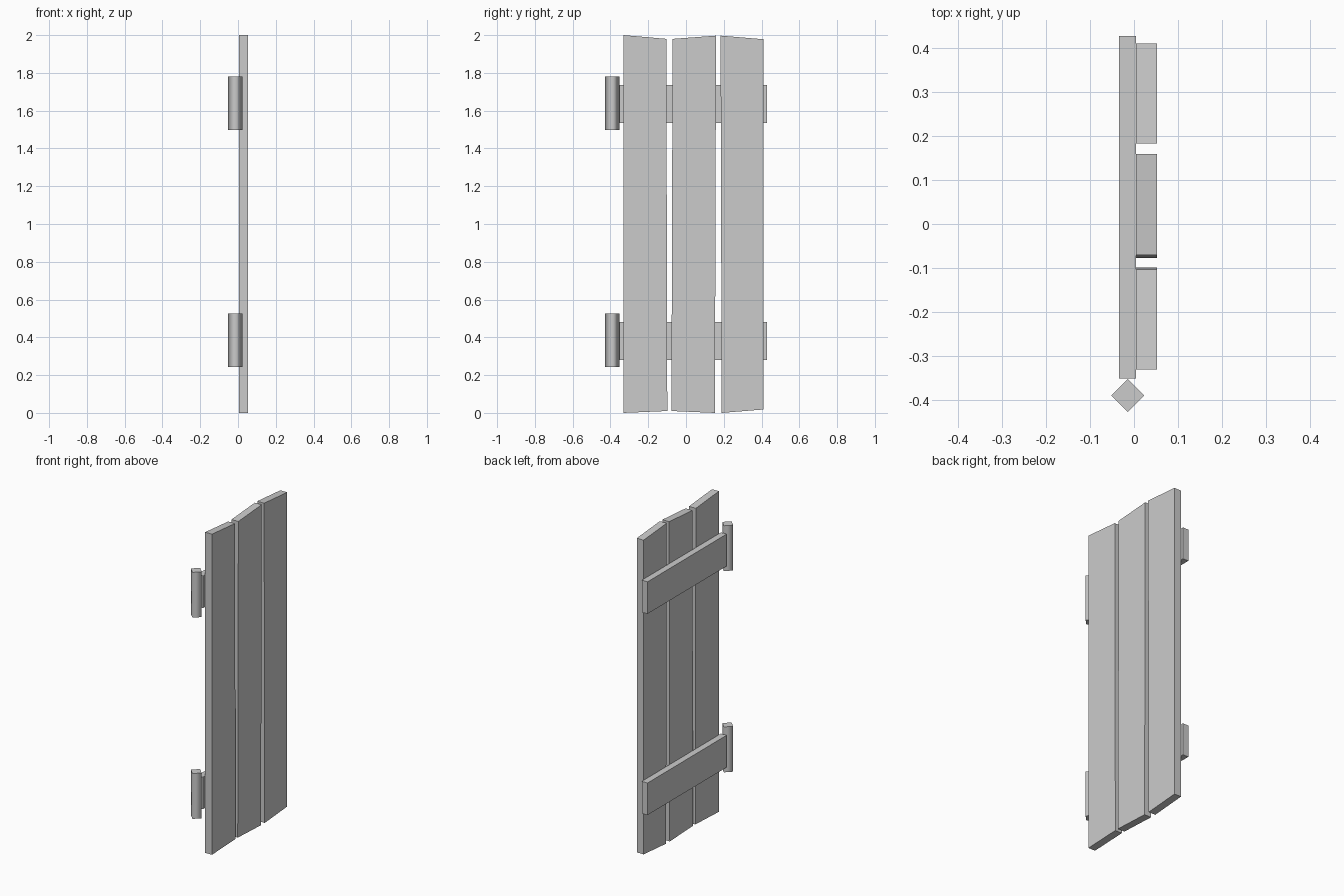
import bpy
import bmesh
from math import cos, sin, pi

cube = bpy.data.objects.get("Cube")
if cube:
    bpy.data.objects.remove(cube, do_unlink=True)

grey = bpy.data.materials.new("plain_grey")
grey.use_nodes = True
colour = (0.6, 0.6, 0.6, 1)
grey.diffuse_color = colour
grey.node_tree.nodes["Principled BSDF"].inputs["Base Color"].default_value = colour


def prism(name, outline, offset, smooth_sides=False):
    """Extrude a closed outline along the offset vector."""
    bm = bmesh.new()
    base = bm.faces.new([bm.verts.new(p) for p in outline])
    ext = bmesh.ops.extrude_face_region(bm, geom=[base], use_keep_orig=True)
    moved = [g for g in ext["geom"] if isinstance(g, bmesh.types.BMVert)]
    bmesh.ops.translate(bm, verts=moved, vec=offset)
    bmesh.ops.recalc_face_normals(bm, faces=bm.faces)
    for face in bm.faces:
        face.smooth = smooth_sides and abs(face.normal.z) < 0.5
    mesh = bpy.data.meshes.new(name)
    bm.to_mesh(mesh)
    bm.free()
    mesh.materials.append(grey)
    obj = bpy.data.objects.new(name, mesh)
    bpy.context.collection.objects.link(obj)
    return obj


# Planks: uneven (y, z) outlines, all the same thickness
FACE_X, THICK = 0.005, 0.047
planks = {
    "front_plank": [(-0.331, 0), (-0.099, 0.01), (-0.104, 1.98), (-0.331, 2)],
    "middle_plank": [(-0.077, 0.01), (0.153, 0), (0.159, 1.997), (-0.071, 1.98)],
    "back_plank": [(0.189, 0), (0.411, 0.018), (0.411, 1.978), (0.183, 1.997)],
}
for name, outline in planks.items():
    prism(name, [(FACE_X, y, z) for y, z in outline], (THICK, 0, 0))

# Cross straps with four-sided hinge barrels
for level, z in (("lower", 0.38), ("upper", 1.635)):
    strap = [(-0.034, y, z + dz) for y, dz in
             ((-0.352, -0.1), (0.428, -0.1), (0.428, 0.1), (-0.352, 0.1))]
    prism(level + "_strap", strap, (0.039, 0, 0))
    barrel = [(-0.0145 + 0.0375 * cos(i * pi / 2),
               -0.3905 + 0.0375 * sin(i * pi / 2), z - 0.137) for i in range(4)]
    prism(level + "_hinge", barrel, (0, 0, 0.283), smooth_sides=True)
